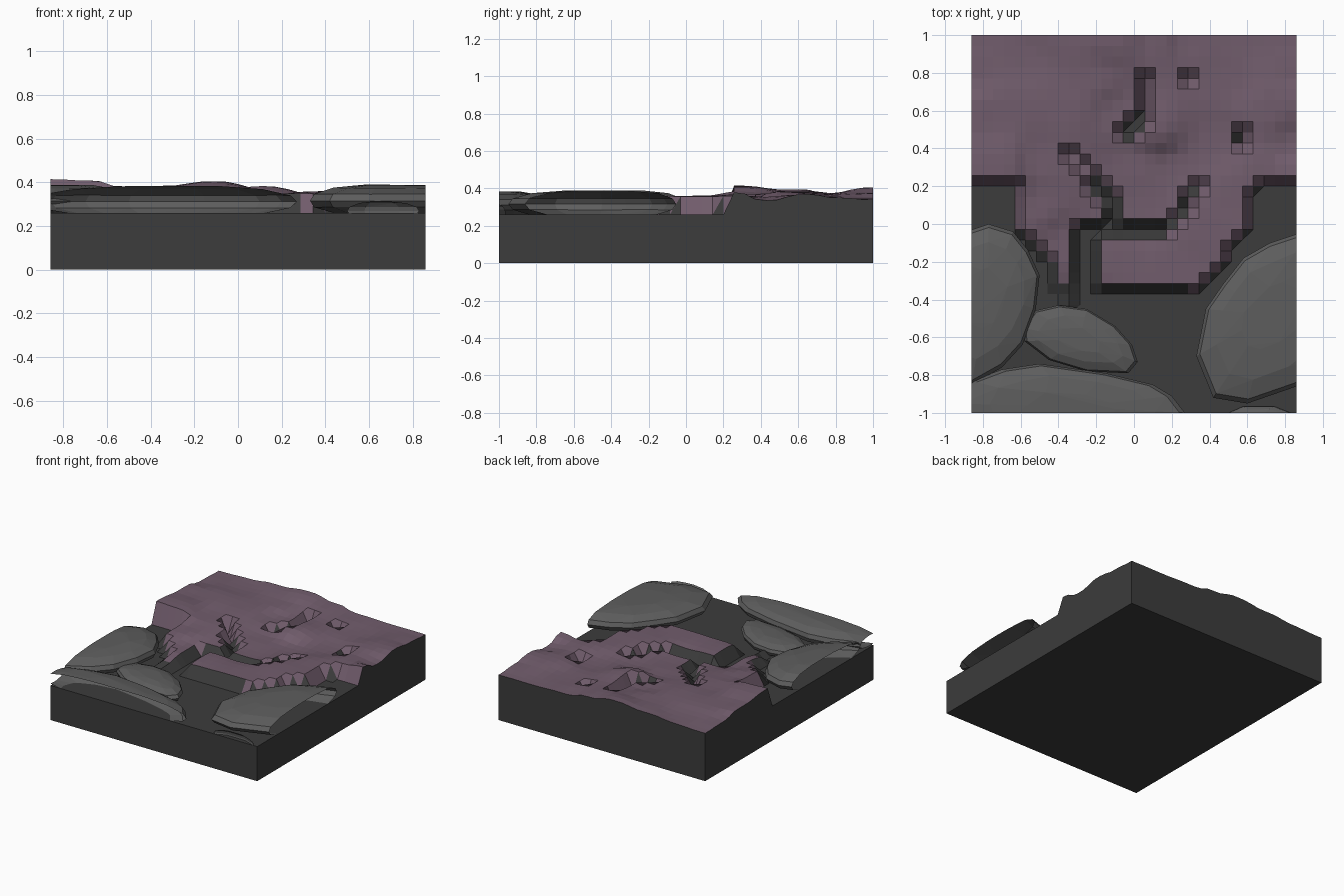
import bpy, bmesh, math, random
from mathutils import Vector
from mathutils.geometry import intersect_point_line

if "Cube" in bpy.data.objects:
    bpy.data.objects.remove(bpy.data.objects["Cube"])

random.seed(4)
HX, HY, BASE = 0.86, 1.0, 0.26


def material(name, rgb):
    m = bpy.data.materials.new(name)
    m.diffuse_color = (*rgb, 1)
    m.use_nodes = True
    m.node_tree.nodes["Principled BSDF"].inputs["Base Color"].default_value = m.diffuse_color
    return m


DARK = material("dark_rock", (0.045, 0.045, 0.045))
STONE = material("stone_grey", (0.11, 0.11, 0.11))
PURPLE = material("purple_soil", (0.165, 0.108, 0.15))


def finish(bm, name, mats):
    me = bpy.data.meshes.new(name)
    bm.to_mesh(me)
    bm.free()
    for m in mats:
        me.materials.append(m)
    ob = bpy.data.objects.new(name, me)
    bpy.context.collection.objects.link(ob)
    return ob


# Base slab
bm = bmesh.new()
bmesh.ops.create_cube(bm, size=1)
for v in bm.verts:
    v.co = (v.co.x * 2 * HX, v.co.y * 2 * HY, (v.co.z + 0.5) * BASE)
finish(bm, "base_slab", [DARK])

# Raised soil: outline, narrow cracks cut into it, and height control points
OUTLINE = [(-.9, .215), (-.61, .215), (-.61, .0), (-.52, -.1), (-.42, -.24),
           (-.44, -.3), (-.34, -.47), (-.29, -.47), (-.29, .03), (-.24, -.05), (-.22, -.05),
           (-.22, -.36), (.3, -.36), (.46, -.2), (.61, -.03), (.635, .215),
           (.9, .215), (.9, 1.1), (-.9, 1.1)]
CRACKS = [[(-.34, .36), (-.26, .28), (-.13, .12), (-.1, .05)],
          [(-.27, -.4), (-.27, -.02), (.18, -.02), (.28, .07), (.32, .2)],
          [(.04, .69), (.04, .56), (-.05, .46)],
          [(.03, .77), (.031, .77)], [(.31, .77), (.311, .77)],
          [(.6, .51), (.6, .4)]]
HEIGHTS = [(-.86, .25, .415), (-.7, .3, .41), (-.86, .6, .395), (-.65, .6, .385),
           (-.86, .8, .365), (-.86, 1, .36), (-.55, .9, .365), (-.4, 1, .385),
           (-.1, 1, .405), (.12, 1, .375), (.3, 1, .345), (.6, 1, .34), (.86, 1, .34),
           (.86, .8, .35), (.86, .65, .37), (.86, .43, .335), (.86, .25, .38),
           (.68, .27, .36), (.7, .6, .365), (.48, .75, .34), (.45, .45, .33),
           (.2, .3, .325), (.05, .1, .325), (0, .35, .33), (.1, .5, .385),
           (-.1, .6, .35), (-.2, .75, .375), (-.35, .6, .38), (-.48, .35, .37),
           (-.5, .1, .36), (-.35, -.1, .33), (-.33, -.4, .305), (-.15, -.2, .35),
           (.2, -.25, .35), (.4, 0, .36), (.5, .12, .355)]


def inside(p):
    hit = False
    for (x1, y1), (x2, y2) in zip(OUTLINE, OUTLINE[1:] + OUTLINE[:1]):
        if (y1 > p.y) != (y2 > p.y) and p.x < (x2 - x1) * (p.y - y1) / (y2 - y1) + x1:
            hit = not hit
    return hit


def in_crack(p):
    for line in CRACKS:
        for a, b in zip(line, line[1:]):
            a, b = Vector(a), Vector(b)
            t = min(1, max(0, intersect_point_line(p, a, b)[1]))
            if (p - a.lerp(b, t)).length < 0.03:
                return True
    return False


def height(p):
    if not inside(p) or in_crack(p):
        return BASE
    total = weight = 0
    for x, y, z in HEIGHTS:
        w = 1 / ((p.x - x) ** 2 + (p.y - y) ** 2 + 0.004) ** 2
        total += w * z
        weight += w
    return total / weight


NX, NY = 30, 35
bm = bmesh.new()
grid = []
for j in range(NY + 1):
    row = []
    for i in range(NX + 1):
        p = Vector((-HX + 2 * HX * i / NX, -HY + 2 * HY * j / NY))
        row.append(bm.verts.new((p.x, p.y, height(p))))
    grid.append(row)
for j in range(NY):
    for i in range(NX):
        q = [grid[j][i], grid[j][i + 1], grid[j + 1][i + 1], grid[j + 1][i]]
        if max(v.co.z for v in q) > BASE:
            f = bm.faces.new(q)
            f.material_index = int(sum(v.co.z for v in q) / 4 > 0.305)
bmesh.ops.delete(bm, geom=[v for v in bm.verts if not v.link_faces], context='VERTS')
# Dark skirt closing the soil at the slab edges
rim = [e for e in bm.edges if e.is_boundary and max(v.co.z for v in e.verts) > BASE]
ext = bmesh.ops.extrude_edge_only(bm, edges=rim)["geom"]
for g in ext:
    if isinstance(g, bmesh.types.BMVert):
        g.co.z = BASE
    elif isinstance(g, bmesh.types.BMFace):
        g.material_index = 0
bmesh.ops.recalc_face_normals(bm, faces=bm.faces)
finish(bm, "purple_soil_terrain", [DARK, PURPLE])


# Flat faceted stones: hull of scaled outline rings, trimmed open at the slab edges
def stone(name, outline, mid, half):
    cx = sum(p[0] for p in outline) / len(outline)
    cy = sum(p[1] for p in outline) / len(outline)
    bm = bmesh.new()
    for s, h in [(1, 0), (.95, .4), (.72, .78), (.38, .96)]:
        for sign in ((1, -1) if h else (1,)):
            for x, y in outline:
                k = s * (random.uniform(.96, 1.04) if 0 < h and s < .9 else 1)
                bm.verts.new((cx + (x - cx) * k, cy + (y - cy) * k,
                              mid + sign * half * h * random.uniform(.97, 1.03)))
    hull = bmesh.ops.convex_hull(bm, input=bm.verts)
    bmesh.ops.delete(bm, geom=[v for v in bm.verts if not v.link_faces], context='VERTS')
    bmesh.ops.recalc_face_normals(bm, faces=bm.faces)
    for n in ((1, 0, 0), (-1, 0, 0), (0, -1, 0)):
        co = (n[0] * HX, n[1] * HY, 0)
        bmesh.ops.bisect_plane(bm, geom=bm.verts[:] + bm.edges[:] + bm.faces[:],
                               plane_co=co, plane_no=n, clear_outer=True)
    finish(bm, name, [STONE])


stone("left_stone", [(-.86, -.03), (-.77, 0), (-.64, -.04), (-.56, -.14), (-.5, -.27), (-.52, -.45),
                     (-.59, -.64), (-.7, -.76), (-.86, -.85), (-1.08, -.75), (-1.15, -.4), (-1.05, -.12)],
      .315, .075)
stone("small_stone", [(-.53, -.46), (-.4, -.43), (-.25, -.45), (-.1, -.54), (-.01, -.64), (.02, -.73),
                      (-.03, -.79), (-.25, -.78), (-.45, -.72), (-.58, -.62), (-.59, -.55)], .295, .055)
stone("front_stone", [(-.86, -.83), (-.7, -.77), (-.5, -.74), (-.15, -.79), (.1, -.85), (.2, -.91),
                      (.27, -1), (.22, -1.12), (-.1, -1.25), (-.5, -1.27), (-.85, -1.15), (-.95, -.95)],
      .312, .073)
stone("right_stone", [(.9, -.04), (.72, -.1), (.58, -.18), (.47, -.32), (.38, -.45), (.33, -.7),
                      (.42, -.92), (.6, -.95), (.86, -.86), (1.08, -.7), (1.15, -.4), (1.08, -.12)],
      .316, .075)
stone("corner_stone", [(.5, -1), (.58, -.965), (.74, -.965), (.83, -1), (.78, -1.1), (.55, -1.1)], .27, .045)
